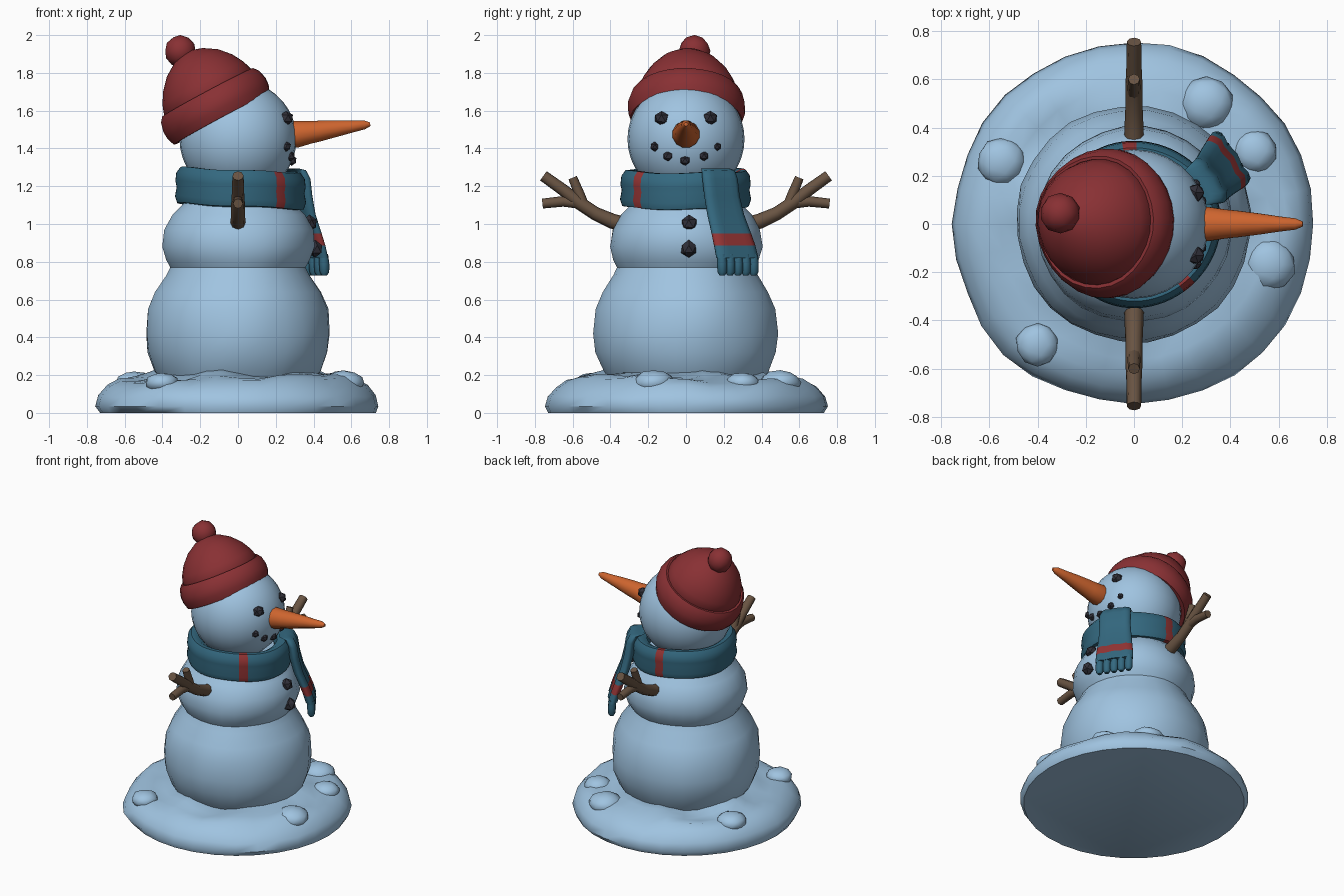
import bpy, bmesh, math, random
from mathutils import Vector, noise

if "Cube" in bpy.data.objects:
    bpy.data.objects.remove(bpy.data.objects["Cube"])

random.seed(4)
V = Vector


def mat(name, rgb):
    m = bpy.data.materials.new(name)
    m.diffuse_color = (*rgb, 1)
    m.use_nodes = True
    m.node_tree.nodes["Principled BSDF"].inputs["Base Color"].default_value = m.diffuse_color
    return m


SNOW = mat("snow blue", (0.35, 0.55, 0.75))
HAT = mat("hat red", (0.25, 0.03, 0.034))
TEAL = mat("scarf teal", (0.034, 0.14, 0.215))
STRIPE = mat("stripe red", (0.30, 0.035, 0.035))
ORANGE = mat("carrot orange", (0.62, 0.13, 0.028))
WOOD = mat("wood brown", (0.14, 0.088, 0.055))
COAL = mat("coal black", (0.03, 0.029, 0.04))


def finish(bm, name, mats, angle=50):
    bmesh.ops.recalc_face_normals(bm, faces=bm.faces[:])
    me = bpy.data.meshes.new(name)
    bm.to_mesh(me)
    bm.free()
    for m in mats:
        me.materials.append(m)
    ob = bpy.data.objects.new(name, me)
    bpy.context.collection.objects.link(ob)
    bpy.ops.object.select_all(action='DESELECT')
    ob.select_set(True)
    bpy.context.view_layer.objects.active = ob
    bpy.ops.object.shade_smooth_by_angle(angle=math.radians(angle))
    return ob


def ring(c, axis, r, n):
    """Circle of n points around c, perpendicular to axis."""
    axis = V(axis).normalized()
    u = axis.orthogonal().normalized()
    w = axis.cross(u)
    return [V(c) + r * (math.cos(2 * math.pi * i / n) * u + math.sin(2 * math.pi * i / n) * w)
            for i in range(n)]


def loft(name, rings, mats, closed=False, rule=None, angle=50):
    """Skin a list of rings; closed joins last to first, otherwise ends are capped."""
    bm = bmesh.new()
    vs = [[bm.verts.new(p) for p in r] for r in rings]
    n = len(vs[0])
    for k in range(len(vs) if closed else len(vs) - 1):
        a, b = vs[k], vs[(k + 1) % len(vs)]
        for i in range(n):
            f = bm.faces.new((a[i], a[(i + 1) % n], b[(i + 1) % n], b[i]))
            if rule:
                f.material_index = rule(k, f.calc_center_median())
    if not closed:
        bm.faces.new(vs[0])
        bm.faces.new(vs[-1])
    return finish(bm, name, mats, angle)


def lathe(name, profile, base, axis, n, mats, wobble=0):
    axis = V(axis).normalized()
    rings = [ring(V(base) + axis * h, axis, r, n) for r, h in profile]
    for r in rings:
        for p in r:
            d = p - V(base)
            p += (d - axis * d.dot(axis)) * wobble * noise.noise(p * 4)
    return loft(name, rings, mats)


def ball(name, c, r, m, sub=2, rough=0.0, angle=50, flat=None):
    bm = bmesh.new()
    bmesh.ops.create_icosphere(bm, subdivisions=sub, radius=r)
    for v in bm.verts:
        v.co *= 1 + random.uniform(-rough, rough)
        if flat:
            v.co.z *= flat
        v.co += V(c)
    return finish(bm, name, [m], angle)


# snow mound with lumpy top
mound = [(0.73, 0), (0.75, 0.035), (0.735, 0.09), (0.69, 0.14), (0.63, 0.175),
         (0.56, 0.185), (0.49, 0.195), (0.42, 0.215), (0.34, 0.20)]
rings = [ring((0, 0, h), (0, 0, 1), r, 32) for r, h in mound]
for k, r in enumerate(rings[1:]):
    for p in r:
        p.z += noise.noise(p * 4.5 + V((3, 1, 0))) * min(0.05, 0.015 * k)
        p.xy *= 1 + 0.03 * noise.noise(V((p.x * 3, p.y * 3, 5)))
loft("snow_mound", rings, [SNOW])
for x, y, r in ((-0.55, 0.26, 0.10), (0.56, -0.17, 0.11), (-0.40, -0.50, 0.09),
                (0.30, 0.50, 0.11), (0.50, 0.30, 0.09)):
    ball("snow_lump", (x, y, 0.16), r, SNOW, 2, 0.04, flat=0.6)

# two body balls as one turned shape, and the head
lathe("body", [(0.38, 0.13), (0.44, 0.22), (0.48, 0.32), (0.49, 0.42), (0.475, 0.55), (0.435, 0.64),
               (0.38, 0.73), (0.362, 0.77), (0.385, 0.81), (0.408, 0.88), (0.395, 0.97),
               (0.35, 1.05), (0.29, 1.11), (0.24, 1.2)], (0, 0, 0), (0, 0, 1), 28, [SNOW], 0.03)
HC, HR = V((0, 0, 1.45)), 0.31
bm = bmesh.new()
bmesh.ops.create_uvsphere(bm, u_segments=28, v_segments=18, radius=HR)
bmesh.ops.translate(bm, vec=HC, verts=bm.verts[:])
finish(bm, "head", [SNOW])

# tilted knitted hat: rolled brim, crown and bobble
tilt, hat_base = (-0.47, 0.03, 0.88), (-0.09, 0.005, 1.57)
lathe("hat_brim", [(0.24, 0.03), (0.265, -0.015), (0.29, -0.015), (0.306, 0.03), (0.308, 0.07),
                   (0.295, 0.12), (0.275, 0.145), (0.24, 0.14)], hat_base, tilt, 28, [HAT], 0.04)
lathe("hat_crown", [(0.25, 0.10), (0.262, 0.15), (0.245, 0.20), (0.21, 0.26), (0.155, 0.32),
                    (0.085, 0.365), (0.02, 0.385)], hat_base, tilt, 28, [HAT], 0.04)
ball("hat_bobble", (-0.305, 0.045, 1.915), 0.084, HAT, 2, 0.03)

# carrot nose
nose = [(0.25, 1.475, 0.066), (0.31, 1.475, 0.073), (0.38, 1.485, 0.062), (0.43, 1.492, 0.057),
        (0.52, 1.505, 0.045), (0.60, 1.515, 0.033), (0.67, 1.525, 0.024), (0.70, 1.528, 0.010)]
loft("carrot_nose", [ring((x, 0, z), (1, 0, 0.12), r, 12) for x, z, r in nose], [ORANGE])

# coal eyes, mouth and buttons
for y, z, r in ((-0.13, 1.56, 0.04), (0.13, 1.56, 0.04), (-0.165, 1.41, 0.026), (-0.095, 1.36, 0.027),
                (-0.005, 1.337, 0.028), (0.095, 1.36, 0.027), (0.165, 1.41, 0.022)):
    x = math.sqrt(HR ** 2 - y ** 2 - (z - HC.z) ** 2)
    ball("coal_eye" if z > 1.5 else "coal_mouth", (x - 0.004, y, z), r, COAL, 1, 0.08, 25)
for x, z in ((0.378, 1.003), (0.408, 0.868)):
    ball("coal_button", (x, 0.015, z), 0.045, COAL, 1, 0.08, 25)

# scarf loop, striped by angle
section = [(0.24, 1.12), (0.30, 1.09), (0.335, 1.095), (0.347, 1.13), (0.338, 1.18), (0.345, 1.21),
           (0.34, 1.255), (0.318, 1.285), (0.29, 1.285), (0.25, 1.26)]
STEP = 5
loop = []
for k in range(360 // STEP):
    a = math.radians(k * STEP)
    s = 1 + 0.012 * math.sin(3 * a + 1)
    loop.append([V((r * s * math.cos(a) + 0.01, r * s * math.sin(a),
                    z - 0.05 * r * math.cos(a) + 0.004 * math.sin(4 * a))) for r, z in section])
loft("scarf_loop", loop, [TEAL, STRIPE], True,
     lambda k, c: int(305 <= k * STEP < 315 or 87 <= k * STEP < 97))

# hanging scarf end with a red band
wide, out = V((-0.55, 0.835, 0)), V((0.835, 0.55, 0))
path = [(0.26, 0.155, 1.295, 0.085), (0.295, 0.17, 1.285, 0.10), (0.315, 0.18, 1.24, 0.108),
        (0.325, 0.19, 1.15, 0.108), (0.34, 0.21, 1.05, 0.113), (0.368, 0.24, 0.95, 0.122),
        (0.385, 0.258, 0.885, 0.128), (0.398, 0.272, 0.82, 0.13)]
strip = []
for x, y, z, w in path:
    r = []
    for i in range(20):
        c, s = math.cos(i * math.pi / 10), math.sin(i * math.pi / 10)
        u = math.copysign(abs(c) ** 0.7, c)
        v = math.copysign(abs(s) ** 0.6, s) * (0.03 + 0.006 * math.cos(3 * math.pi * u))
        r.append(V((x, y, z)) + wide * w * u + out * v)
    strip.append(r)
loft("scarf_end", strip, [TEAL, STRIPE], rule=lambda k, c: int(0.885 < c.z < 0.95))
for i in range(5):
    c = V((0.398, 0.272, 0)) + wide * (i - 2) * 0.05
    rings = [ring(c + out * o + V((0, 0, z)), (0, 0, 1), r, 8)
             for z, r, o in ((0.84, 0.024, 0), (0.79, 0.027, 0.004), (0.745, 0.025, 0.006), (0.728, 0.014, 0.006))]
    loft("scarf_tassel", rings, [TEAL])


# twig arms, mirrored left and right
def twig(name, pts):
    rs = []
    for i, (y, z, r) in enumerate(pts):
        a, b = pts[max(i - 1, 0)], pts[min(i + 1, len(pts) - 1)]
        rs.append(ring((0, y, z), (0, b[0] - a[0], b[1] - a[1]), r, 8))
    loft(name, rs, [WOOD])


for side in (-1, 1):
    for name, pts in (("arm_branch", [(0.30, 0.99, 0.042), (0.39, 1.015, 0.04), (0.48, 1.055, 0.036),
                                      (0.57, 1.115, 0.036), (0.65, 1.18, 0.032), (0.755, 1.255, 0.03)]),
                      ("arm_twig_up", [(0.54, 1.09, 0.03), (0.565, 1.16, 0.027), (0.60, 1.245, 0.024)]),
                      ("arm_twig_out", [(0.56, 1.11, 0.03), (0.65, 1.12, 0.028), (0.76, 1.108, 0.026)])):
        twig(name, [(side * y, z, r) for y, z, r in pts])
